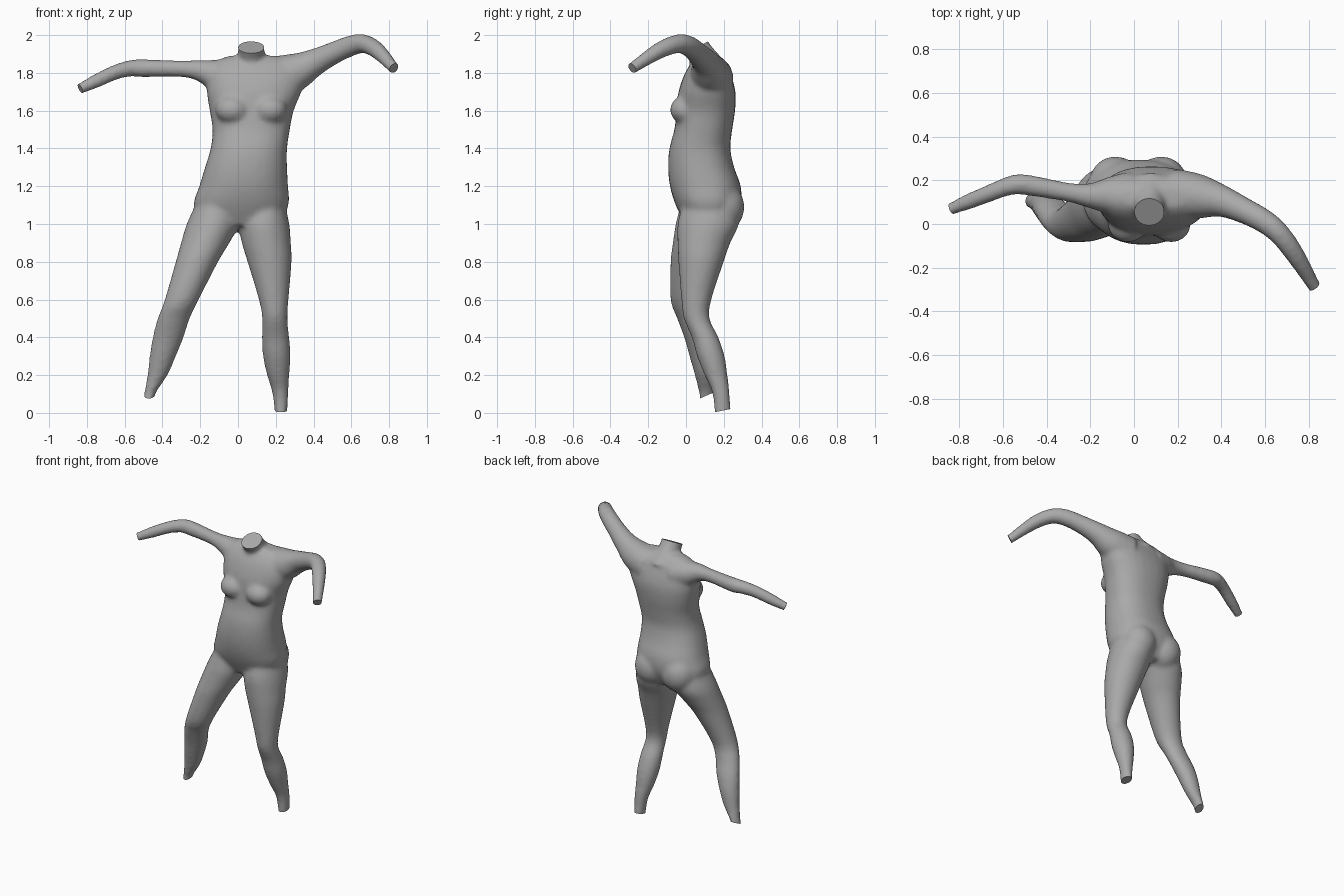
import bpy
import bmesh
import math
from mathutils import Vector, Matrix

cube = bpy.data.objects.get("Cube")
if cube:
    bpy.data.objects.remove(cube, do_unlink=True)

SIDES = 28
STEPS = 4


def spline(rows):
    """Smooth in-between rows with a Catmull-Rom curve."""
    result = []
    last = len(rows) - 1
    for i in range(last):
        a, b, c, d = (rows[max(0, min(last, i + k))] for k in (-1, 0, 1, 2))
        for step in range(STEPS):
            t = step / STEPS
            result.append([
                q + t / 2 * (r - p + t * (2 * p - 5 * q + 4 * r - s + t * (3 * (q - r) + s - p)))
                for p, q, r, s in zip(a, b, c, d)])
    result.append(list(rows[last]))
    return result


def ring(bm, centre, u, v, power):
    """One superellipse cross-section spanned by half-axes u and v."""
    verts = []
    for i in range(SIDES):
        angle = math.tau * i / SIDES
        c, s = math.cos(angle), math.sin(angle)
        cu = math.copysign(abs(c) ** (2 / power), c)
        sv = math.copysign(abs(s) ** (2 / power), s)
        verts.append(bm.verts.new(centre + u * cu + v * sv))
    return verts


def skin(bm, rings):
    """Bridge the rings and close both ends."""
    faces = []
    for low, high in zip(rings, rings[1:]):
        for i in range(SIDES):
            j = (i + 1) % SIDES
            faces.append(bm.faces.new((low[i], low[j], high[j], high[i])))
    faces.append(bm.faces.new(rings[0][::-1]))
    faces.append(bm.faces.new(rings[-1]))
    bmesh.ops.recalc_face_normals(bm, faces=faces)


def column(bm, rows, power=2.0):
    """Upright form; each row is z, x min, x max, y min, y max."""
    rings = []
    for z, x0, x1, y0, y1 in spline(rows):
        centre = Vector(((x0 + x1) / 2, (y0 + y1) / 2, z))
        rings.append(ring(bm, centre, Vector(((x1 - x0) / 2, 0, 0)),
                          Vector((0, (y1 - y0) / 2, 0)), power))
    skin(bm, rings)


def tube(bm, rows, side):
    """Limb along a path; each row is x, y, z, radius."""
    points = spline(rows)
    rings = []
    for i, row in enumerate(points):
        before = Vector(points[max(i - 1, 0)][:3])
        after = Vector(points[min(i + 1, len(points) - 1)][:3])
        tangent = (after - before).normalized()
        u = tangent.cross(side).normalized()
        v = u.cross(tangent)
        rings.append(ring(bm, Vector(row[:3]), u * row[3], v * row[3], 2.0))
    skin(bm, rings)


def ball(bm, centre, size):
    matrix = Matrix.Translation(centre) @ Matrix.Diagonal((*size, 1))
    bmesh.ops.create_uvsphere(bm, u_segments=24, v_segments=16, radius=1, matrix=matrix)


def cut_end(bm, centre, normal):
    """Slice a limb off flat and cap it."""
    centre = Vector(centre)
    faces = [f for f in bm.faces if (f.calc_center_median() - centre).length < 0.14]
    edges = {e for f in faces for e in f.edges}
    verts = {v for f in faces for v in f.verts}
    bmesh.ops.bisect_plane(bm, geom=list(verts) + list(edges) + faces, plane_co=centre,
                           plane_no=Vector(normal).normalized(), clear_outer=True)
    rim = [e for e in bm.edges if e.is_boundary]
    bmesh.ops.holes_fill(bm, edges=rim, sides=0)


bm = bmesh.new()

# Torso, from pelvis to shoulders
column(bm, [
    (0.99, -0.19, 0.21, 0.00, 0.24),
    (1.10, -0.235, 0.268, -0.055, 0.29),
    (1.20, -0.205, 0.265, -0.085, 0.29),
    (1.30, -0.175, 0.26, -0.095, 0.255),
    (1.40, -0.145, 0.26, -0.088, 0.235),
    (1.50, -0.135, 0.275, -0.062, 0.245),
    (1.60, -0.15, 0.295, -0.05, 0.26),
    (1.70, -0.165, 0.335, -0.04, 0.262),
    (1.80, -0.16, 0.35, -0.005, 0.235),
    (1.86, -0.12, 0.31, 0.035, 0.205),
    (1.89, -0.05, 0.23, 0.07, 0.17),
], 2.3)

# Chest and seat
for sign in (-1, 1):
    ball(bm, (0.07 + sign * 0.1, -0.005, 1.605), (0.09, 0.08, 0.075))
    ball(bm, (0.02 + sign * 0.105, 0.19, 1.09), (0.12, 0.12, 0.13))

# Neck
tube(bm, [
    (0.07, 0.14, 1.79, 0.11),
    (0.07, 0.105, 1.86, 0.078),
    (0.07, 0.065, 1.92, 0.07),
    (0.07, 0.02, 1.99, 0.075),
], Vector((1, 0, 0)))

# Left leg
column(bm, [
    (1.10, 0.03, 0.25, -0.02, 0.27),
    (1.00, 0.005, 0.272, -0.045, 0.28),
    (0.90, 0.02, 0.28, -0.045, 0.235),
    (0.80, 0.05, 0.284, -0.04, 0.20),
    (0.60, 0.11, 0.268, -0.025, 0.135),
    (0.50, 0.128, 0.262, -0.012, 0.125),
    (0.40, 0.126, 0.272, 0.03, 0.172),
    (0.30, 0.132, 0.278, 0.058, 0.205),
    (0.20, 0.153, 0.272, 0.098, 0.22),
    (0.10, 0.182, 0.267, 0.14, 0.232),
    (-0.05, 0.2, 0.257, 0.152, 0.24),
])

# Right leg
column(bm, [
    (1.10, -0.225, 0.00, -0.03, 0.26),
    (1.00, -0.272, 0.005, -0.055, 0.26),
    (0.90, -0.302, -0.045, -0.07, 0.205),
    (0.80, -0.33, -0.105, -0.082, 0.15),
    (0.60, -0.388, -0.207, -0.082, 0.08),
    (0.50, -0.426, -0.255, -0.047, 0.085),
    (0.40, -0.452, -0.287, -0.01, 0.118),
    (0.30, -0.468, -0.328, 0.018, 0.138),
    (0.20, -0.48, -0.372, 0.046, 0.142),
    (0.10, -0.497, -0.437, 0.068, 0.145),
    (0.03, -0.505, -0.45, 0.07, 0.145),
])

up = Vector((0, 0, 1))

# Left arm, bent forward
tube(bm, [
    (0.18, 0.14, 1.77, 0.115),
    (0.30, 0.125, 1.803, 0.102),
    (0.40, 0.105, 1.853, 0.074),
    (0.50, 0.063, 1.902, 0.06),
    (0.60, 0.01, 1.944, 0.055),
    (0.67, -0.05, 1.953, 0.05),
    (0.74, -0.145, 1.916, 0.044),
    (0.825, -0.285, 1.825, 0.031),
    (0.855, -0.335, 1.795, 0.032),
], up)

# Right arm, held out sideways
tube(bm, [
    (-0.02, 0.14, 1.77, 0.10),
    (-0.12, 0.13, 1.79, 0.083),
    (-0.20, 0.13, 1.812, 0.058),
    (-0.30, 0.145, 1.822, 0.044),
    (-0.50, 0.18, 1.825, 0.048),
    (-0.57, 0.175, 1.824, 0.044),
    (-0.65, 0.145, 1.803, 0.04),
    (-0.75, 0.105, 1.757, 0.037),
    (-0.835, 0.07, 1.717, 0.029),
    (-0.885, 0.05, 1.695, 0.03),
], up)

# Fuse the forms into one soft skin
mesh = bpy.data.meshes.new("body")
bm.to_mesh(mesh)
bm.free()
body = bpy.data.objects.new("body", mesh)
bpy.context.collection.objects.link(body)
remesh = body.modifiers.new("fuse", "REMESH")
remesh.mode = "VOXEL"
remesh.voxel_size = 0.013
soften = body.modifiers.new("soften", "SMOOTH")
soften.factor = 0.5
soften.iterations = 10
graph = bpy.context.evaluated_depsgraph_get()
fused = bpy.data.meshes.new_from_object(body.evaluated_get(graph))
body.modifiers.clear()
body.data = fused

# Flat ends at neck, wrists and ankles
bm = bmesh.new()
bm.from_mesh(fused)
cut_end(bm, (0.07, 0.055, 1.935), (0, -0.45, 0.89))
cut_end(bm, (0.825, -0.285, 1.825), (0.55, -0.7, -0.45))
cut_end(bm, (-0.835, 0.07, 1.717), (-0.85, -0.35, -0.4))
cut_end(bm, (0.228, 0.195, 0.012), (0, 0.2, -1))
cut_end(bm, (-0.47, 0.105, 0.09), (0, 0.4, -0.9))
bm.to_mesh(fused)
bm.free()

# Plain grey
grey = bpy.data.materials.new("grey")
grey.use_nodes = True
colour = (0.4, 0.4, 0.4, 1)
grey.diffuse_color = colour
grey.node_tree.nodes["Principled BSDF"].inputs["Base Color"].default_value = colour
fused.materials.clear()
fused.materials.append(grey)

bpy.ops.object.select_all(action="DESELECT")
body.select_set(True)
bpy.context.view_layer.objects.active = body
bpy.ops.object.shade_smooth_by_angle(angle=math.radians(40))
